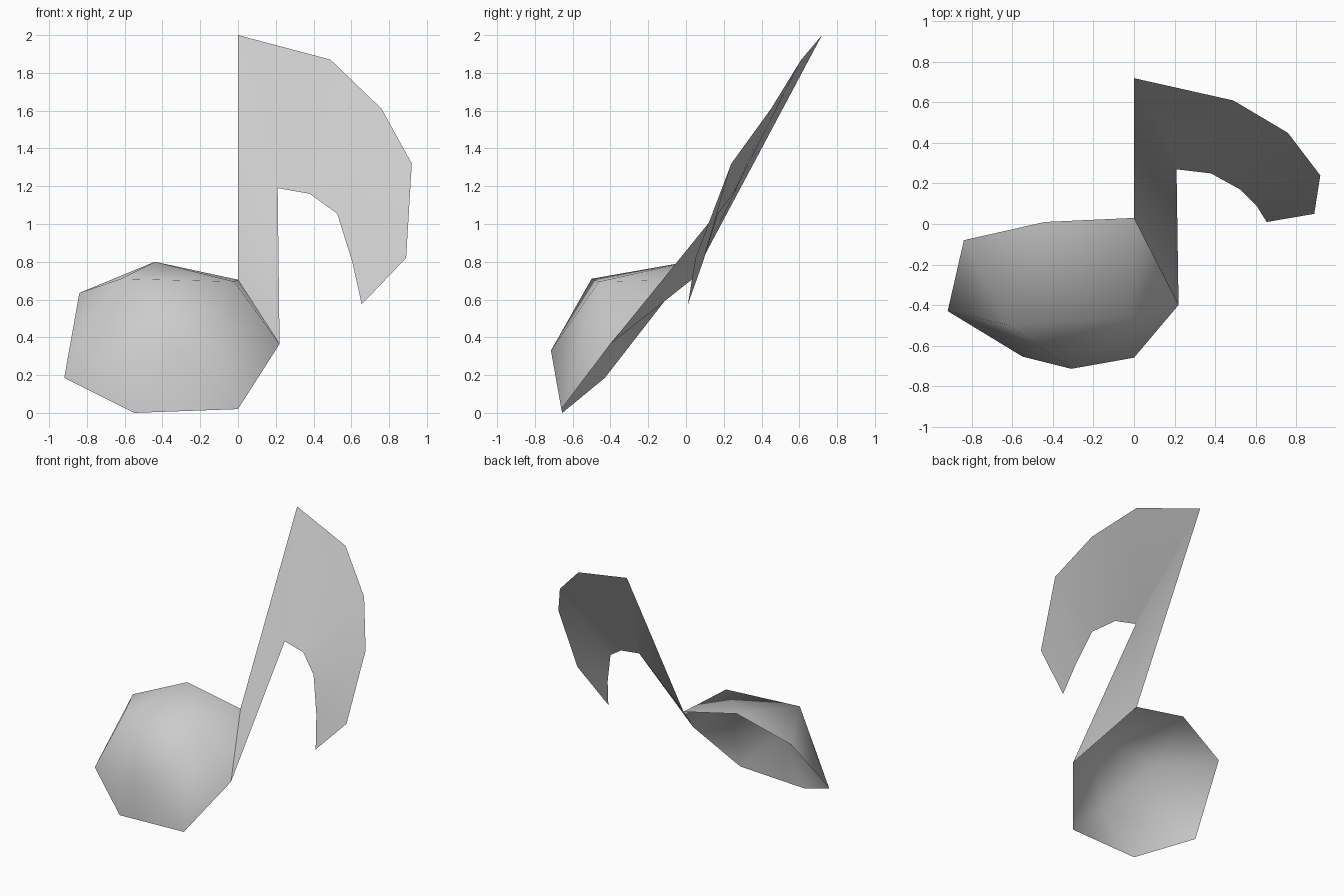
import bpy
import bmesh
import math

cube = bpy.data.objects.get("Cube")
if cube:
    bpy.data.objects.remove(cube, do_unlink=True)

grey = bpy.data.materials.new("light_grey")
grey.use_nodes = True
colour = (0.6, 0.6, 0.6, 1)
grey.diffuse_color = colour
grey.node_tree.nodes["Principled BSDF"].inputs["Base Color"].default_value = colour


def build_sheet(name, points, triangles):
    """Make a thin smooth sheet from lettered corner points, facing the front."""
    bm = bmesh.new()
    corner = {letter: bm.verts.new(position) for letter, position in points.items()}
    for triangle in triangles.split():
        bm.faces.new([corner[letter] for letter in triangle])
    bmesh.ops.recalc_face_normals(bm, faces=bm.faces)
    if sum(face.normal.y * face.calc_area() for face in bm.faces) > 0:
        bmesh.ops.reverse_faces(bm, faces=bm.faces)
    mesh = bpy.data.meshes.new(name)
    bm.to_mesh(mesh)
    bm.free()
    mesh.materials.append(grey)
    sheet = bpy.data.objects.new(name, mesh)
    bpy.context.collection.objects.link(sheet)
    bpy.ops.object.select_all(action="DESELECT")
    sheet.select_set(True)
    bpy.context.view_layer.objects.active = sheet
    bpy.ops.object.shade_smooth_by_angle(angle=math.radians(80))
    return sheet


# Corners shared between neighbouring parts
stem_foot_left = (0, 0.03, 0.705)
stem_foot_right = (0.22, -0.4, 0.365)
stem_top = (0, 0.72, 2)
flag_root = (0.21, 0.27, 1.19)

# Note head: a shallow open shell, rim a-g around three raised points x, y, z
head_points = {
    "a": stem_foot_left,
    "b": (-0.44, 0.01, 0.8),
    "c": (-0.84, -0.08, 0.635),
    "d": (-0.92, -0.43, 0.185),
    "e": (-0.55, -0.655, 0),
    "f": (0, -0.66, 0.02),
    "g": stem_foot_right,
    "x": (-0.02, -0.46, 0.695),
    "y": (-0.62, -0.5, 0.71),
    "z": (-0.31, -0.715, 0.33),
}
build_sheet("note_head", head_points,
            "abx bxy bcy cdy dyz dez efz fzx fgx gax xyz")

# Stem: a twisted strip rising from the head
stem_points = {"a": stem_foot_left, "g": stem_foot_right,
               "j": flag_root, "t": stem_top}
build_sheet("note_stem", stem_points, "agj ajt")

# Flag: outer edge t, o-s and inner edge j-m, meeting at the tip s
flag_points = {
    "t": stem_top,
    "o": (0.49, 0.61, 1.87),
    "p": (0.76, 0.45, 1.61),
    "q": (0.92, 0.24, 1.32),
    "r": (0.89, 0.05, 0.82),
    "s": (0.655, 0.01, 0.575),
    "j": flag_root,
    "k": (0.38, 0.25, 1.16),
    "l": (0.525, 0.17, 1.055),
    "m": (0.605, 0.09, 0.8),
}
build_sheet("note_flag", flag_points, "jto jok kop kpl lpq lqm mqr mrs")
